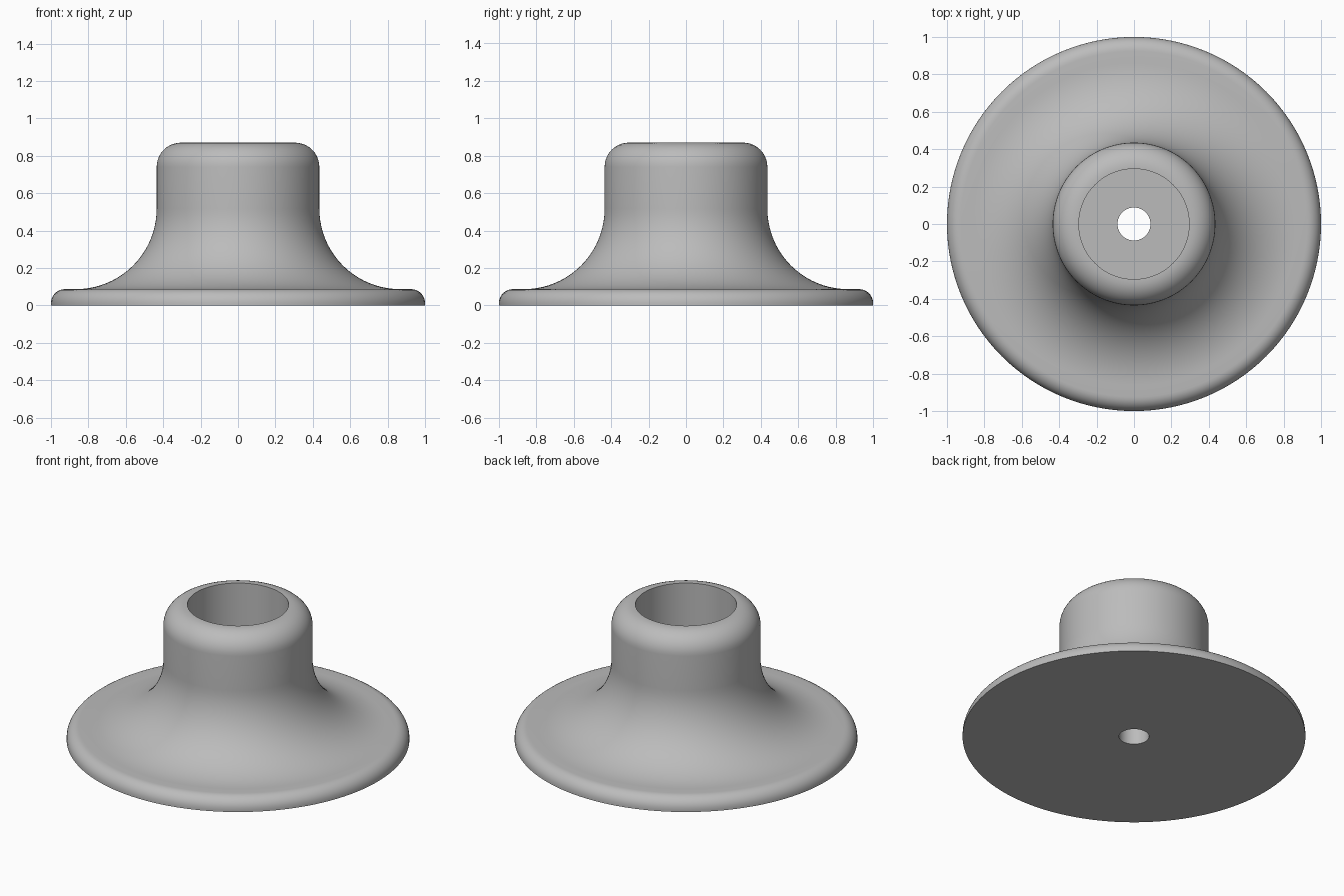
import bpy
import bmesh
import math

cube = bpy.data.objects.get("Cube")
if cube:
    bpy.data.objects.remove(cube, do_unlink=True)

SEGMENTS = 128
BASE_R, BASE_H = 1.0, 0.087
HUB_R, TOP = 0.435, 0.87
FLARE = 0.43
HUB_ROUND, RIM_ROUND = 0.13, 0.075
BORE_R, BORE_FLOOR = 0.295, 0.22
HOLE_R = 0.088


def arc(cx, cz, r, start, end, steps):
    """Points of a circular arc, angles in degrees."""
    angles = [math.radians(start + (end - start) * i / steps) for i in range(steps + 1)]
    return [(cx + r * math.cos(a), cz + r * math.sin(a)) for a in angles]


def lathe(name, profile, material):
    """Revolve a closed profile around the z axis."""
    bm = bmesh.new()
    verts = [bm.verts.new((r, 0, z)) for r, z in profile]
    edges = [bm.edges.new((v, verts[i - 1])) for i, v in enumerate(verts)]
    bmesh.ops.spin(bm, geom=verts + edges, cent=(0, 0, 0), axis=(0, 0, 1),
                   angle=math.tau, steps=SEGMENTS, use_merge=True)
    bmesh.ops.remove_doubles(bm, verts=bm.verts, dist=1e-5)
    bmesh.ops.recalc_face_normals(bm, faces=bm.faces)
    mesh = bpy.data.meshes.new(name)
    bm.to_mesh(mesh)
    bm.free()
    mesh.materials.append(material)
    obj = bpy.data.objects.new(name, mesh)
    bpy.context.collection.objects.link(obj)
    bpy.ops.object.select_all(action="DESELECT")
    obj.select_set(True)
    bpy.context.view_layer.objects.active = obj
    bpy.ops.object.shade_smooth_by_angle(angle=math.radians(30))
    return obj


grey = bpy.data.materials.new("plain grey")
grey.use_nodes = True
colour = (0.5, 0.5, 0.5, 1)
grey.diffuse_color = colour
grey.node_tree.nodes["Principled BSDF"].inputs["Base Color"].default_value = colour

# Underside and rounded flange rim
profile = [(HOLE_R, 0), (BASE_R, 0)]
profile += arc(BASE_R - RIM_ROUND, BASE_H - RIM_ROUND, RIM_ROUND, 0, 90, 8)
# Concave flare up to the hub, then the rounded hub lip
profile += arc(HUB_R + FLARE, BASE_H + FLARE, FLARE, 270, 180, 20)
profile += arc(HUB_R - HUB_ROUND, TOP - HUB_ROUND, HUB_ROUND, 0, 90, 10)
# Wide bore with a flat floor, and the screw hole through it
profile += [(BORE_R, TOP), (BORE_R, BORE_FLOOR), (HOLE_R, BORE_FLOOR)]

lathe("flanged_hub", profile, grey)
